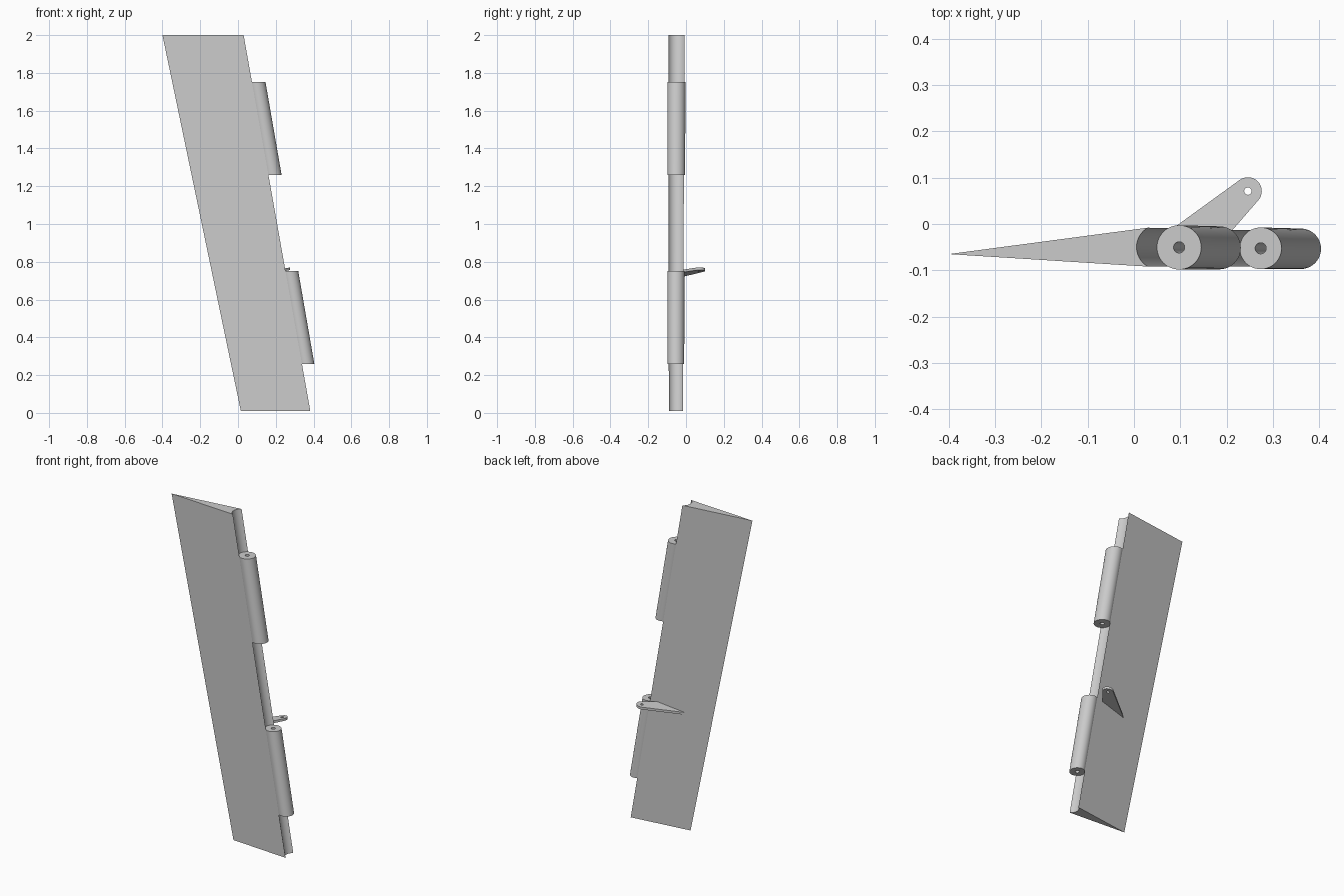
import bpy, bmesh
from math import sin, cos, pi, radians
from mathutils import Matrix

if "Cube" in bpy.data.objects:
    bpy.data.objects.remove(bpy.data.objects["Cube"], do_unlink=True)

grey = bpy.data.materials.new("plain grey")
grey.use_nodes = True
grey.diffuse_color = (0.6, 0.6, 0.6, 1)
grey.node_tree.nodes["Principled BSDF"].inputs["Base Color"].default_value = (0.6, 0.6, 0.6, 1)

SLOPE = 0.176          # sideways lean of the hinge line per unit of height
BOTTOM, TOP = 0.01, 2.0


def hinge(z):
    """Hinge line centre and radius at a height."""
    t = z / TOP
    return 0.054 + SLOPE * (TOP - z), -0.054 + 0.004 * t, 0.043 + 0.0055 * t


def arc(z, start, end, steps, radius=None):
    cx, cy, r = hinge(z)
    r = radius or r
    angles = [radians(start + (end - start) * i / steps) for i in range(steps + 1)]
    return [(cx + r * cos(a), cy + r * sin(a), z) for a in angles]


def add_object(name, bm):
    bmesh.ops.recalc_face_normals(bm, faces=bm.faces)
    mesh = bpy.data.meshes.new(name)
    bm.to_mesh(mesh)
    bm.free()
    obj = bpy.data.objects.new(name, mesh)
    bpy.context.collection.objects.link(obj)
    finish(obj)
    return obj


def finish(obj):
    obj.data.materials.clear()
    obj.data.materials.append(grey)
    bpy.ops.object.select_all(action="DESELECT")
    obj.select_set(True)
    bpy.context.view_layer.objects.active = obj
    bpy.ops.object.shade_smooth_by_angle(angle=radians(30))


def bridge(bm, a, b):
    n = len(a)
    for i in range(n):
        j = (i + 1) % n
        bm.faces.new((a[i], a[j], b[j], b[i]))


# Tapered panel with a thin trailing edge and a hollow leading edge
bm = bmesh.new()
rings = []
for z in (BOTTOM, TOP):
    t = (z - BOTTOM) / (TOP - BOTTOM)
    trailing = (0.015 - 0.415 * t, -0.065, z)
    rings.append([bm.verts.new(p) for p in [trailing] + arc(z, 120, 240, 16)])
bridge(bm, *rings)
for ring in rings:
    bm.faces.new(ring)
add_object("panel", bm)


# Hinge knuckles: leaning tubes seated in the hollow edge
def knuckle(name, low, high):
    bm = bmesh.new()
    loops = []
    for z, radius in ((low, None), (high, None), (high, 0.012), (low, 0.012)):
        loops.append([bm.verts.new(p) for p in arc(z, 0, 360, 48, radius)[:-1]])
    for i in range(4):
        bridge(bm, loops[i], loops[(i + 1) % 4])
    add_object(name, bm)


knuckle("upper_knuckle", 1.26, 1.753)
knuckle("lower_knuckle", 0.26, 0.752)

# Control arm: rounded plate with a pin hole, square to the hinge line
tip_x, tip_y, tip_r = 0.246, 0.071, 0.03
outline = [(0.035, -0.045), (0.185, -0.045)]
for i in range(17):
    a = radians(-43 + 168 * i / 16)
    outline.append((tip_x + tip_r * cos(a), tip_y + tip_r * sin(a)))
hole = [(tip_x + 0.008 * cos(2 * pi * i / 20), tip_y + 0.008 * sin(2 * pi * i / 20))
        for i in range(20)]
curve = bpy.data.curves.new("control_arm", "CURVE")
curve.dimensions = "2D"
curve.fill_mode = "BOTH"
curve.extrude = 0.007
for points in (outline, hole):
    spline = curve.splines.new("POLY")
    spline.points.add(len(points) - 1)
    for p, (x, y) in zip(spline.points, points):
        p.co = (x, y, 0, 1)
    spline.use_cyclic_u = True
arm = bpy.data.objects.new("control_arm", curve)
bpy.context.collection.objects.link(arm)
bpy.ops.object.select_all(action="DESELECT")
arm.select_set(True)
bpy.context.view_layer.objects.active = arm
bpy.ops.object.convert(target="MESH")
lean = Matrix.Identity(4)
lean[2][0] = SLOPE
lean[2][3] = 0.763 - SLOPE * (tip_x + tip_r)
arm.data.transform(lean)
bm = bmesh.new()
bm.from_mesh(arm.data)
bmesh.ops.remove_doubles(bm, verts=bm.verts, dist=0.0001)
bmesh.ops.recalc_face_normals(bm, faces=bm.faces)
bm.to_mesh(arm.data)
bm.free()
finish(arm)
